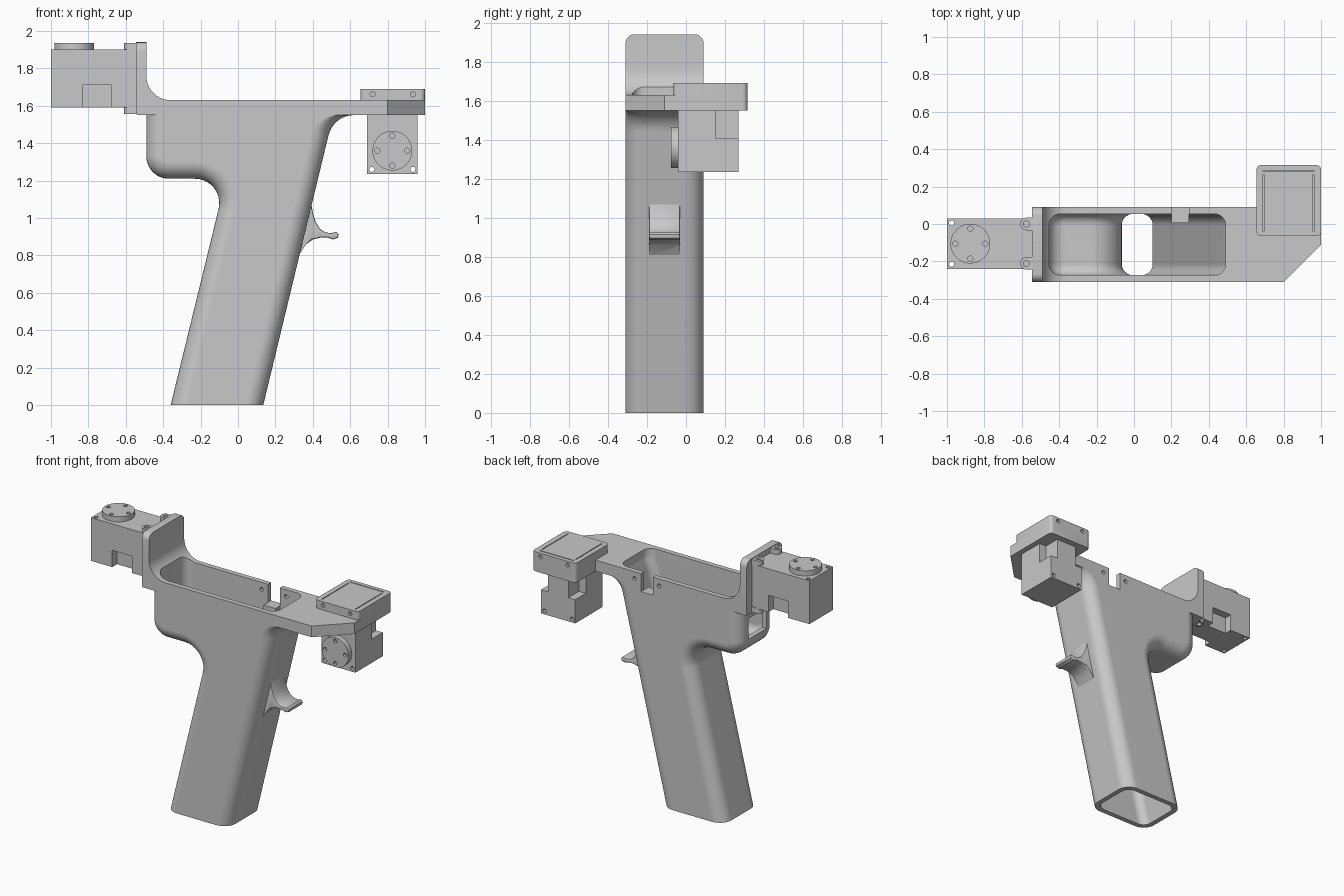
import bpy, bmesh
from math import sin, cos, pi, radians
from mathutils import Vector, Matrix

if "Cube" in bpy.data.objects:
    bpy.data.objects.remove(bpy.data.objects["Cube"], do_unlink=True)

grey = bpy.data.materials.new("plain grey")
grey.use_nodes = True
colour = (0.58, 0.58, 0.58, 1)
grey.diffuse_color = colour
grey.node_tree.nodes["Principled BSDF"].inputs["Base Color"].default_value = colour

MID_Y = -0.11  # centre plane of the grip
SLOPE = 0.241  # lean of the grip


def finish(name, bm):
    bmesh.ops.recalc_face_normals(bm, faces=bm.faces)
    mesh = bpy.data.meshes.new(name)
    bm.to_mesh(mesh)
    bm.free()
    mesh.materials.append(grey)
    ob = bpy.data.objects.new(name, mesh)
    bpy.context.scene.collection.objects.link(ob)
    return ob


def activate(ob):
    bpy.ops.object.select_all(action="DESELECT")
    ob.select_set(True)
    bpy.context.view_layer.objects.active = ob


def smooth(ob):
    activate(ob)
    bpy.ops.object.shade_smooth_by_angle(angle=radians(30))


def cut(ob, cutters, keep=False):
    for c in cutters:
        mod = ob.modifiers.new("cut", "BOOLEAN")
        mod.operation, mod.solver, mod.object = "DIFFERENCE", "EXACT", c
        activate(ob)
        bpy.ops.object.modifier_apply(modifier=mod.name)
        if not keep:
            bpy.data.objects.remove(c, do_unlink=True)


def loft(name, rings):
    bm = bmesh.new()
    rows = [[bm.verts.new(p) for p in ring] for ring in rings]
    n = len(rows[0])
    for a, b in zip(rows, rows[1:]):
        for i in range(n):
            j = (i + 1) % n
            bm.faces.new((a[i], a[j], b[j], b[i]))
    bm.faces.new(rows[0])
    bm.faces.new(rows[-1])
    return finish(name, bm)


def prism(name, pts, axis, lo, hi):
    # axis "y" extrudes an (x, z) outline, axis "z" an (x, y) outline
    place = (lambda p, t: (p[0], t, p[1])) if axis == "y" else (lambda p, t: (p[0], p[1], t))
    return loft(name, [[place(p, t) for p in pts] for t in (lo, hi)])


def box(name, x0, x1, y0, y1, z0, z1):
    return prism(name, [(x0, y0), (x1, y0), (x1, y1), (x0, y1)], "z", z0, z1)


def arc(cx, cz, r, a0, a1, n=10):
    angles = [radians(a0 + (a1 - a0) * i / n) for i in range(n + 1)]
    return [(cx + r * cos(a), cz + r * sin(a)) for a in angles]


def disc(name, cx, cy, r, axis, lo, hi, n=32):
    return prism(name, arc(cx, cy, r, 0, 360, n)[:-1], axis, lo, hi)


def bevel(ob, width, test, segments=5):
    bm = bmesh.new()
    bm.from_mesh(ob.data)
    edges = [e for e in bm.edges if test(e.verts[0].co, e.verts[1].co)]
    bmesh.ops.bevel(bm, geom=edges, offset=width, segments=segments, profile=0.5, affect="EDGES")
    bm.to_mesh(ob.data)
    bm.free()


def upright(a, b):
    return abs(a.z - b.z) > 0.05 and (a - b).xy.length < 0.001


# Grip body and its hollow: side outlines inset toward each flat side
def inset_left(pts, d):
    out = []
    for i, p in enumerate(pts):
        if i in (0, len(pts) - 1):
            out.append((p[0] + d * 1.03, p[1]))
            continue
        v = Vector(p)
        t = ((v - Vector(pts[i - 1])).normalized() + (Vector(pts[i + 1]) - v).normalized()).normalized()
        out.append((p[0] + t.y * d, p[1] - t.x * d))
    return out


def grip(name, bottom, top, right, half, radius, wall):
    left = [(-0.36 + SLOPE * bottom, bottom)]
    left += arc(-0.23, 1.08, 0.13, -13.5, 90) + arc(-0.37, 1.33, 0.12, 270, 180) + [(-0.49, top)]
    steps = [pi / 2 * i / 8 for i in range(9)]
    levels = [(-half + radius * (1 - cos(a)), radius * (1 - sin(a))) for a in steps]
    levels += [(-y, d) for y, d in reversed(levels)]
    rings = []
    for y, d in levels:
        ring = inset_left(left, d + wall)
        ring += [(x - d * 1.03, z) for x, z in reversed(right)]
        rings.append([(x, MID_Y + y, z) for x, z in ring])
    return loft(name, rings)


outer_right = [(0.135, 0)] + arc(0.62, 1.41, 0.14, 166.5, 90) + [(0.62, 1.59)]
body = grip("grip_body", 0, 1.59, outer_right, 0.2, 0.09, 0)
inner_right = [(0.088, -0.05), (0.46, 1.49), (0.49, 1.56), (0.49, 1.85)]
hollow = grip("hollow_cutter", -0.05, 1.85, inner_right, 0.164, 0.06, 0.035)

# Top deck with a clipped front corner
deck = prism("top_deck", [(-0.54, -0.31), (0.8, -0.31), (1, -0.11), (1, 0.09), (-0.54, 0.09)],
             "z", 1.55, 1.63)

# Upright end wall blended into the deck
wall_outline = [(-0.36, 1.56), (-0.545, 1.555), (-0.545, 1.94), (-0.49, 1.94)]
end_wall = prism("end_wall", wall_outline + arc(-0.36, 1.76, 0.13, 180, 270), "y", -0.31, 0.09)
bevel(end_wall, 0.045, lambda a, b: min(a.z, b.z) > 1.93 and abs(a.y - b.y) < 0.001)

for part in (body, deck, end_wall):
    cut(part, [hollow], keep=True)
bpy.data.objects.remove(hollow, do_unlink=True)

# Cable window in the end, slot and screw holes in the back rim
window = box("window_cutter", -0.56, -0.42, -0.21, -0.01, 1.33, 1.48)
cut(body, [window])
for part in (body, deck):
    cut(part, [box("slot_cutter", 0.2, 0.295, 0.03, 0.13, 1.5, 1.7)])
    cut(part, [disc("hole_cutter", x, 1.58, 0.014, "y", 0.03, 0.13, 12) for x in (0.15, 0.345)])
box("slot_ledge", 0.2, 0.295, 0.005, 0.075, 1.42, 1.5)
for part in (body, deck, end_wall):
    smooth(part)
body.modifiers.new("even_normals", "WEIGHTED_NORMAL").keep_sharp = True

# Finger hook on the grip
hook_outline = [(0.365, 1.07), (0.393, 1.07), (0.4, 1.03), (0.415, 0.98), (0.44, 0.94), (0.47, 0.922),
                (0.5, 0.92), (0.525, 0.925), (0.537, 0.915), (0.535, 0.895), (0.51, 0.885),
                (0.48, 0.895), (0.44, 0.895), (0.4, 0.885), (0.365, 0.86), (0.325, 0.8), (0.305, 0.8)]
hook = prism("finger_hook", hook_outline, "y", -0.19, -0.03)
bevel(hook, 0.008, lambda a, b: abs(a.y - b.y) < 0.001 and max(a.x, b.x) > 0.4, 2)
smooth(hook)


# Motors: case with side recesses and a round output horn
def motor(side, length, matrix):
    case = box(side + "_motor_case", 0, length, -0.135, 0.135, 0, 0.31)
    for s in (-1, 1):
        y0, y1 = sorted((s * 0.08, s * 0.2))
        cut(case, [box("recess_cutter", 0.17, 0.325, y0, y1, -0.1, 0.12),
                   disc("screw_cutter", 0.025, s * 0.11, 0.014, "z", -0.1, 0.4, 12)])
    horn = disc(side + "_motor_horn", 0.125, 0, 0.106, "z", 0.3, 0.347, 48)
    for i in range(4):
        a = i * pi / 2
        cut(horn, [disc("horn_cutter", 0.125 + 0.08 * cos(a), 0.08 * sin(a), 0.014, "z", 0.325, 0.4, 12)])
    for ob in (case, horn):
        ob.data.transform(matrix)
        smooth(ob)


motor("right", 0.457, Matrix.Translation((-1, -0.105, 1.59)))
turn = Matrix(((0, -1, 0), (0, 0, -1), (1, 0, 0))).to_4x4()
motor("left", 0.44, Matrix.Translation((0.825, 0.27, 1.235)) @ turn)

# Screw tabs holding the upper motor to the end wall
for y in (0.0, -0.21):
    for label, z0, z1 in (("upper", 1.895, 1.935), ("lower", 1.555, 1.595)):
        tab = prism(label + "_screw_tab", [(p[0], p[1]) for p in arc(-0.575, y, 0.034, 90, 270)]
                    + [(-0.54, y - 0.034), (-0.54, y + 0.034)], "z", z0, z1)
        cut(tab, [disc("tab_cutter", -0.575, y, 0.016, "z", z0 - 0.1, z1 + 0.1, 16)])
        smooth(tab)

# Bracket over the hanging motor, with grooves and screw holes
bracket = box("motor_bracket", 0.655, 1, -0.065, 0.315, 1.55, 1.69)
bevel(bracket, 0.025, upright)
cut(bracket, [box("groove_cutter", x, x + 0.006, -0.04, 0.265, 1.68, 1.8) for x in (0.69, 0.957)])
cut(bracket, [box("groove_cutter", 0.69, 0.963, 0.28, 0.287, 1.68, 1.8)])
for x in (0.72, 0.935):
    cut(bracket, [disc("bracket_cutter", x, 1.662, 0.014, "y", -0.2, 0.5, 12)])
smooth(bracket)
